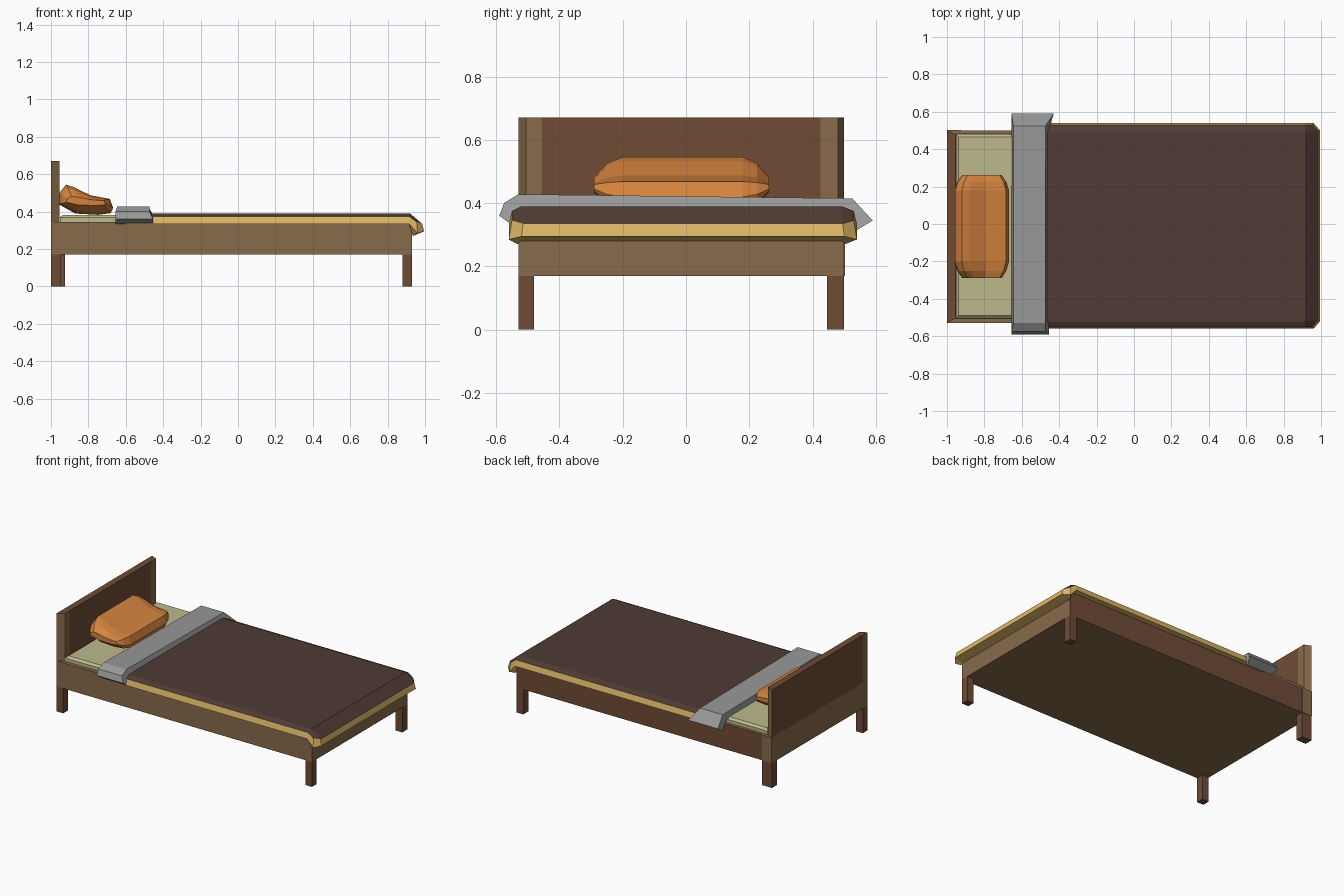
import bpy, bmesh

cube = bpy.data.objects.get("Cube")
if cube:
    bpy.data.objects.remove(cube)


def material(name, rgb):
    lin = [(c / 255 / 12.92) if c < 11 else ((c / 255 + 0.055) / 1.055) ** 2.4 for c in rgb]
    m = bpy.data.materials.new(name)
    m.use_nodes = True
    m.diffuse_color = (*lin, 1)
    m.node_tree.nodes["Principled BSDF"].inputs["Base Color"].default_value = (*lin, 1)
    return m


OAK = material("light wood", (137, 107, 76))
RED = material("red wood", (112, 75, 54))
LINEN = material("mattress linen", (190, 185, 140))
BROWN = material("blanket brown", (80, 59, 53))
GOLD = material("hem gold", (220, 182, 102))
GREY = material("sheet grey", (152, 152, 152))
ORANGE = material("pillow orange", (213, 131, 62))


def finish(name, bm, mats, rule=None):
    """Turn a bmesh into a flat shaded object, colouring faces by rule."""
    bmesh.ops.remove_doubles(bm, verts=bm.verts, dist=0.0005)
    bmesh.ops.recalc_face_normals(bm, faces=bm.faces)
    bm.normal_update()
    if rule:
        for f in bm.faces:
            f.material_index = rule(f)
    me = bpy.data.meshes.new(name)
    bm.to_mesh(me)
    bm.free()
    for m in mats:
        me.materials.append(m)
    ob = bpy.data.objects.new(name, me)
    bpy.context.collection.objects.link(ob)
    return ob


def box(name, x, y, z, mats, rule=None):
    bm = bmesh.new()
    bmesh.ops.create_cube(bm, size=1)
    for v in bm.verts:
        for i, (lo, hi) in enumerate((x, y, z)):
            v.co[i] = lo if v.co[i] < 0 else hi
    return finish(name, bm, mats, rule)


def loft(bm, rings, closed, caps=False):
    """Skin a list of equally long point rings."""
    rows = [[bm.verts.new(p) for p in r] for r in rings]
    n = len(rows[0])
    for a, b in zip(rows, rows[1:]):
        for i in range(n if closed else n - 1):
            j = (i + 1) % n
            bm.faces.new((a[i], a[j], b[j], b[i]))
    if caps:
        bm.faces.new(rows[0])
        bm.faces.new(rows[-1])
    return rows


Y0, Y1, BASE, RIM = -0.53, 0.50, 0.17, 0.345

# Bed frame with a red back rail and a light post at the head
box("bed_frame", (-1, 0.93), (Y0, Y1), (BASE, RIM), [OAK, RED],
    lambda f: 1 if f.normal.y > 0.9 else 0)
box("head_post", (-1, -0.925), (Y1 - 0.02, Y1 + 0.003), (BASE, RIM), [OAK])

# Legs
for side, (ya, yb) in {"front": (Y0, -0.48), "back": (0.445, Y1)}.items():
    head_end = -0.95 if side == "front" else -0.925
    box(side + "_head_leg", (-1, head_end), (ya, yb), (0, BASE), [RED])
    box(side + "_foot_leg", (0.88, 0.93), (ya, yb), (0, BASE), [RED])

# Headboard: chamfered side edges, red panels on both faces
bm = bmesh.new()
plan = [(-1, Y0), (-0.955, -0.505), (-0.955, -0.455), (-0.955, 0.425),
        (-0.955, 0.48), (-1, Y1), (-1, -0.48)]
loft(bm, [[(x, y, z) for x, y in plan] for z in (RIM, 0.67)], True, True)


def panel_rule(f):
    c = f.calc_center_median()
    if f.normal.z > 0.9:
        return 1
    return 1 if abs(f.normal.x) > 0.9 and abs(c.y) < 0.1 else 0


finish("headboard", bm, [OAK, RED], panel_rule)

# Mattress with a softened upper edge
bm = bmesh.new()
steps = [(0, RIM - 0.02), (0, 0.368), (0.015, 0.382)]
loft(bm, [[(-0.953 + d, -0.505 + d, z), (0.9 - d, -0.505 + d, z),
           (0.9 - d, 0.48 - d, z), (-0.953 + d, 0.48 - d, z)] for d, z in steps], True, True)
finish("mattress", bm, [LINEN])

# Blanket: flat top, sloping sides and foot, gold hem turned under
def blanket_ring(ya, yb, side_z, corner_x, corner_z, foot_x, foot_z, inset):
    half = [(-0.6, 0, side_z), (0.915, 0, side_z), (corner_x, 0, corner_z), (foot_x, inset, foot_z)]
    near = [(x, ya + d, z) for x, d, z in half]
    far = [(x, yb - d, z) for x, d, z in half]
    return near + far[::-1]


bm = bmesh.new()
rings = [
    blanket_ring(-0.52, 0.492, 0.39, 0.92, 0.39, 0.92, 0.39, 0),
    blanket_ring(-0.55, 0.53, 0.375, 0.955, 0.345, 0.985, 0.335, 0.035),
    blanket_ring(-0.56, 0.54, 0.335, 0.96, 0.285, 0.995, 0.295, 0.04),
    blanket_ring(-0.532, 0.502, 0.335, 0.935, 0.27, 0.935, 0.28, 0.01),
]
rows = loft(bm, rings, False)
top = rows[0]
bm.faces.new((top[0], top[1], top[-2], top[-1]))
bm.faces.new((top[1], top[2], top[-3], top[-2]))
gold_faces = {f for r in rows[2:] for v in r for f in v.link_faces}
for f in gold_faces:
    f.material_index = 1
finish("blanket", bm, [BROWN, GOLD])

# Folded sheet band draped across the bed
outline = [(-0.555, 0.335), (-0.59, 0.36), (-0.575, 0.40), (-0.53, 0.428), (0.525, 0.415),
           (0.59, 0.345), (0.54, 0.315), (0.495, 0.375), (-0.515, 0.38)]


def band_x(y, z, head):
    if head:
        return -0.645 if z > 0.405 else -0.655
    if y > 0.56:
        return -0.43
    return -0.473 if z > 0.395 else -0.455


bm = bmesh.new()
loft(bm, [[(band_x(y, z, h), y, z) for y, z in outline] for h in (True, False)], True, True)
finish("folded_sheet", bm, [GREY])

# Pillow: one side profile lofted across the bed, shrinking at both ends
profile = [(-0.96, 0.44), (-0.955, 0.50), (-0.92, 0.545), (-0.88, 0.532), (-0.79, 0.488),
           (-0.685, 0.468), (-0.668, 0.42), (-0.68, 0.392), (-0.75, 0.383), (-0.87, 0.39)]
stations = [(-0.29, 0.72, 0.3), (-0.25, 0.9, 0.78), (-0.2, 1, 1), (-0.12, 1, 1),
            (0.09, 1, 1), (0.18, 1, 1), (0.225, 0.9, 0.78), (0.262, 0.72, 0.3)]
bm = bmesh.new()
loft(bm, [[(-0.81 + (x + 0.81) * sx, y, 0.455 + (z - 0.455) * sz) for x, z in profile]
          for y, sx, sz in stations], True, True)
finish("pillow", bm, [ORANGE])
